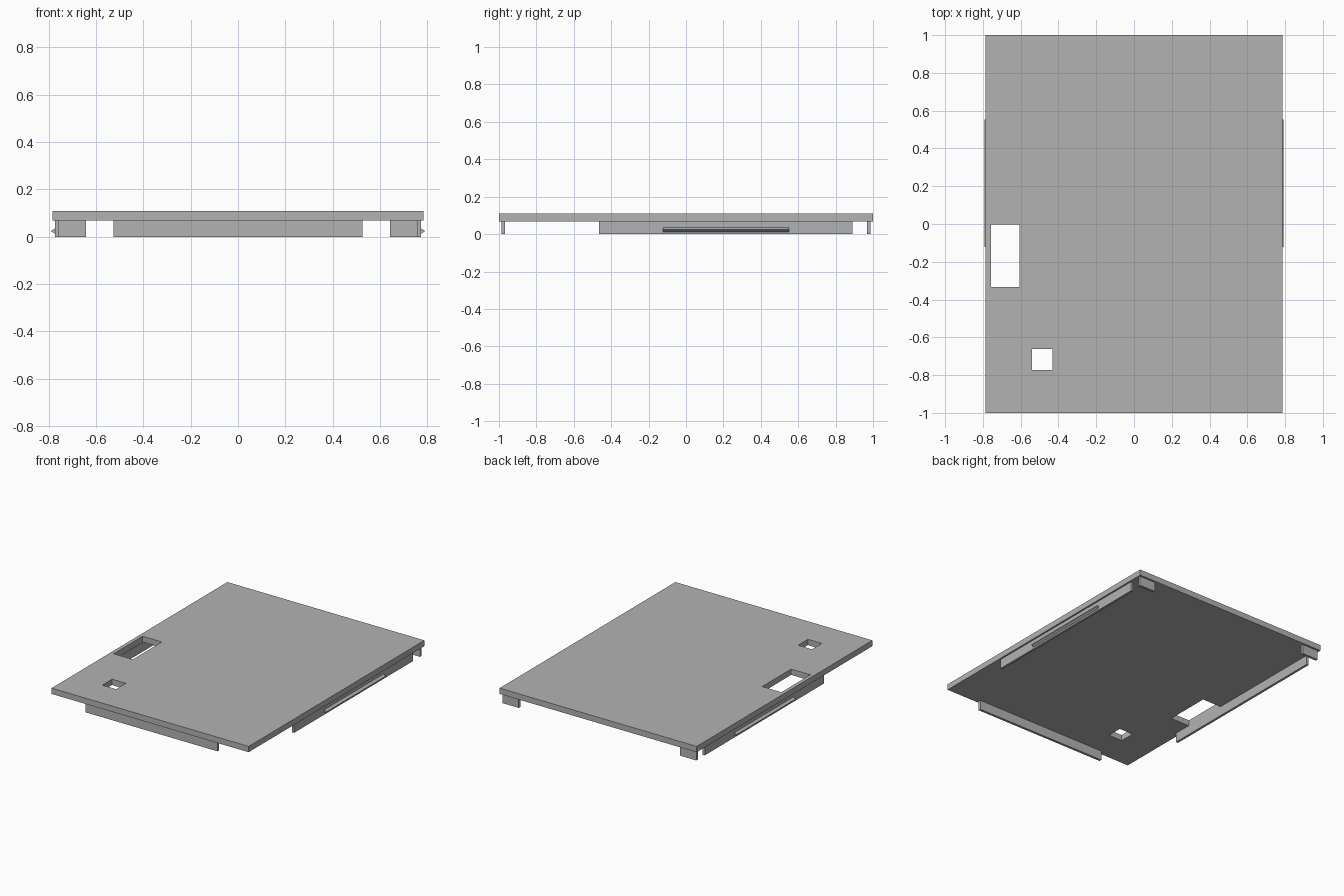
import bpy

cube = bpy.data.objects.get("Cube")
if cube:
    bpy.data.objects.remove(cube, do_unlink=True)

grey = bpy.data.materials.new("plain grey")
grey.use_nodes = True
colour = (0.45, 0.45, 0.45, 1)
grey.diffuse_color = colour
grey.node_tree.nodes["Principled BSDF"].inputs["Base Color"].default_value = colour

HALF_X, TOP, UNDER = 0.785, 0.11, 0.068
OUT, IN = 0.773, 0.756


def make(name, verts, faces):
    mesh = bpy.data.meshes.new(name)
    mesh.from_pydata(verts, [], faces)
    mesh.materials.append(grey)
    obj = bpy.data.objects.new(name, mesh)
    bpy.context.collection.objects.link(obj)
    return obj


def extrude_y(name, profile, y0, y1):
    """Extrude an anticlockwise (x, z) profile along y."""
    n = len(profile)
    verts = [(x, y, z) for y in (y0, y1) for x, z in profile]
    faces = [tuple(range(n)), tuple(reversed(range(n, 2 * n)))]
    faces += [(i, i + n, (i + 1) % n + n, (i + 1) % n) for i in range(n)]
    return make(name, verts, faces)


def box(name, x0, x1, y0, y1, z0=0.0, z1=UNDER):
    return extrude_y(name, [(x0, z0), (x1, z0), (x1, z1), (x0, z1)], y0, y1)


# Cover plate with two rectangular openings
plate = box("cover_plate", -HALF_X, HALF_X, -1, 1, UNDER, TOP)
openings = {"large_opening": (-0.758, -0.605, -0.333, -0.003),
            "small_opening": (-0.541, -0.431, -0.772, -0.661)}
for name, area in openings.items():
    cutter = box(name + "_cutter", *area, 0.0, 0.2)
    cutter.hide_render = True
    cutter.hide_set(True)
    cut = plate.modifiers.new(name, "BOOLEAN")
    cut.operation = "DIFFERENCE"
    cut.solver = "EXACT"
    cut.object = cutter
bpy.context.view_layer.update()
baked = bpy.data.meshes.new_from_object(
    plate.evaluated_get(bpy.context.evaluated_depsgraph_get()))
plate.modifiers.clear()
plate.data = baked
for name in openings:
    bpy.data.objects.remove(bpy.data.objects[name + "_cutter"], do_unlink=True)

# Front lip
box("front_lip", -0.527, 0.527, -0.986, -0.968)

# Side rails, snap ridges and rear corner tabs
for side, s in (("left", 1), ("right", -1)):
    x0, x1 = sorted((s * IN, s * OUT))
    box(side + "_rail", x0, x1, -0.465, 0.89)
    ridge = [(s * OUT, 0.012), (s * 0.791, 0.024), (s * OUT, 0.036)]
    extrude_y(side + "_snap_ridge", ridge[::s], -0.122, 0.552)
    x0, x1 = sorted((s * 0.643, s * OUT))
    box(side + "_rear_tab", x0, x1, 0.968, 0.986)
